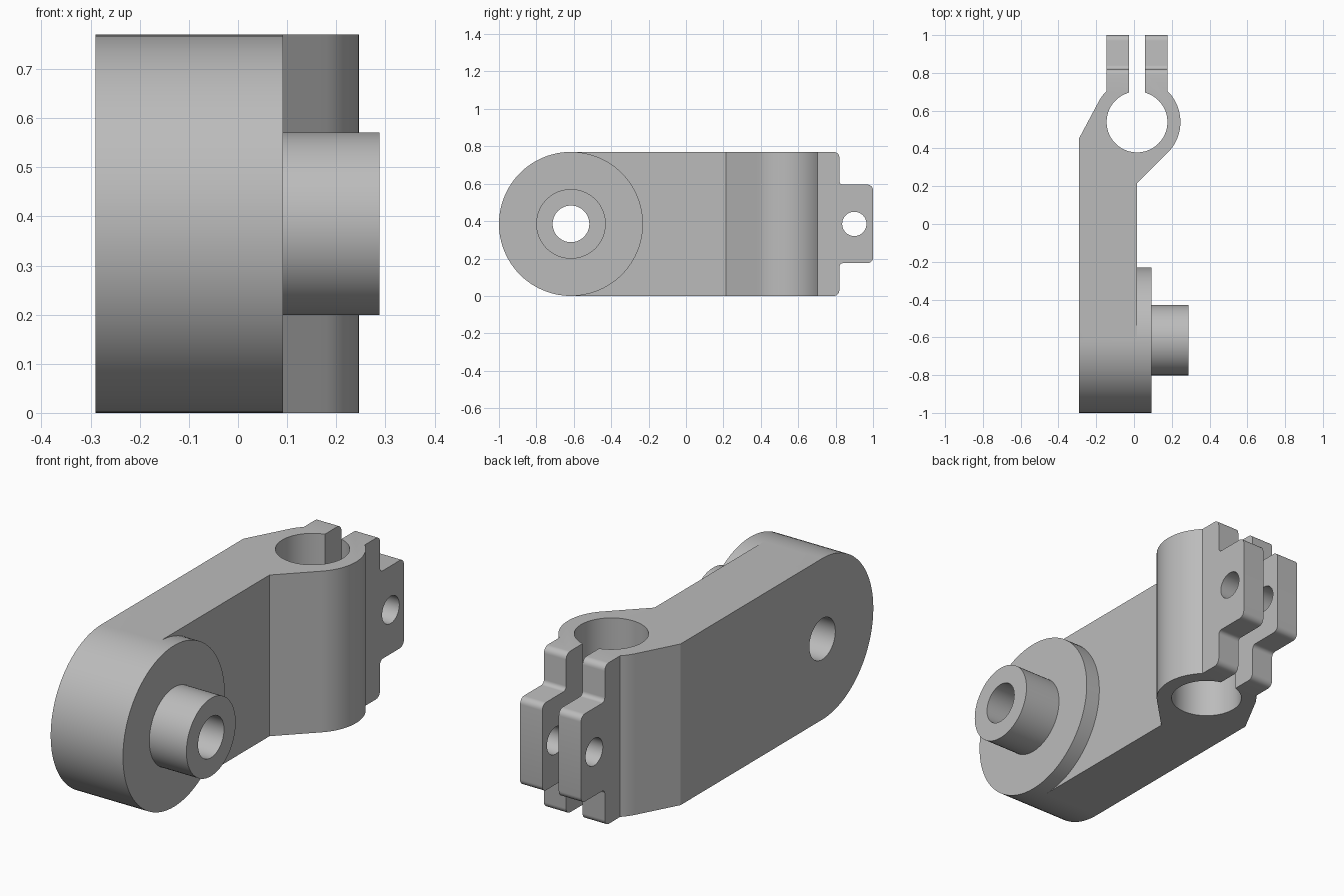
import bpy, bmesh, math
from mathutils import Vector

if "Cube" in bpy.data.objects:
    bpy.data.objects.remove(bpy.data.objects["Cube"])

H = 0.77                 # overall height
MID = H / 2              # height of the pivot axis
PIVOT_Y = -0.615
CLAMP = (0.016, 0.54)    # clamp bore centre in plan

steel = bpy.data.materials.new("grey_metal")
steel.diffuse_color = (0.5, 0.5, 0.5, 1)
steel.use_nodes = True
steel.node_tree.nodes["Principled BSDF"].inputs["Base Color"].default_value = steel.diffuse_color


def arc(cx, cy, r, a0, a1, n):
    return [(cx + r * math.cos(math.radians(a0 + (a1 - a0) * i / n)),
             cy + r * math.sin(math.radians(a0 + (a1 - a0) * i / n))) for i in range(n + 1)]


def prism(name, pts, axis, lo, hi):
    """Extrude an outline: (x, y) along z, or (y, z) along x."""
    place = (lambda p, t: Vector((p[0], p[1], t))) if axis == 'z' else \
            (lambda p, t: Vector((t, p[0], p[1])))
    bm = bmesh.new()
    face = bm.faces.new([bm.verts.new(place(p, lo)) for p in pts])
    ext = bmesh.ops.extrude_face_region(bm, geom=[face])
    shift = place((0, 0), hi - lo)
    bmesh.ops.translate(bm, vec=shift,
                        verts=[g for g in ext['geom'] if isinstance(g, bmesh.types.BMVert)])
    bmesh.ops.recalc_face_normals(bm, faces=bm.faces)
    mesh = bpy.data.meshes.new(name)
    bm.to_mesh(mesh)
    bm.free()
    mesh.materials.append(steel)
    ob = bpy.data.objects.new(name, mesh)
    bpy.context.collection.objects.link(ob)
    return ob


def rod(name, y, r, lo, hi, n=64):
    return prism(name, arc(y, MID, r, 0, 360, n)[:-1], 'x', lo, hi)


def combine(target, tool, op):
    mod = target.modifiers.new(op, 'BOOLEAN')
    mod.operation, mod.solver, mod.object = op, 'EXACT', tool
    bpy.context.view_layer.objects.active = target
    bpy.ops.object.modifier_apply(modifier=mod.name)
    bpy.data.objects.remove(tool)


# Arm in plan: straight bar, split clamp ring and two ears
cx, cy = CLAMP
R, r = 0.23, 0.161
ear = math.degrees(math.acos(r / R))
slot = math.degrees(math.acos(0.0435 / r))
plan = [(-0.29, -1.1), (cx, -1.1)]
plan += [(cx, 0.215)] + arc(cx, cy, R, -45, ear, 24)
plan += [(cx + r, 1.1), (cx + 0.0435, 1.1)]
plan += arc(cx, cy, r, slot, slot - 360 + 2 * (90 - slot), 64)
plan += [(cx - 0.0435, 1.1), (cx - r, 1.1)]
plan += arc(cx, cy, R, 180 - ear, 152, 6) + [(-0.29, 0.455)]
arm = prism("clamp_arm", plan, 'z', -0.1, H + 0.1)

# Side outline: round pivot end, stepped ears with filleted corners
upper = arc(0.79, H - 0.03, 0.03, 90, 0, 6)
upper += arc(0.84, 0.615, 0.02, 180, 270, 6)
upper += arc(0.97, 0.565, 0.03, 90, 0, 6)
lower = [(y, H - z) for y, z in reversed(upper)]
side = arc(PIVOT_Y, MID, MID, 270, 90, 48) + upper + lower
combine(arm, prism("side_outline", side, 'x', -0.5, 0.5), 'INTERSECT')

# Pivot boss and spigot
combine(arm, rod("pivot_boss", PIVOT_Y, MID, cx, 0.092, 96), 'UNION')
combine(arm, rod("spigot", PIVOT_Y, 0.186, 0.05, 0.288), 'UNION')

# Pivot bore and clamp bolt hole
combine(arm, rod("pivot_bore", PIVOT_Y, 0.098, -0.6, 0.6), 'DIFFERENCE')
combine(arm, rod("bolt_hole", 0.9, 0.065, -0.6, 0.6, 40), 'DIFFERENCE')

# Smooth curved walls, keep edges crisp
bpy.ops.object.select_all(action='DESELECT')
arm.select_set(True)
bpy.context.view_layer.objects.active = arm
bpy.ops.object.shade_smooth_by_angle(angle=math.radians(25))
